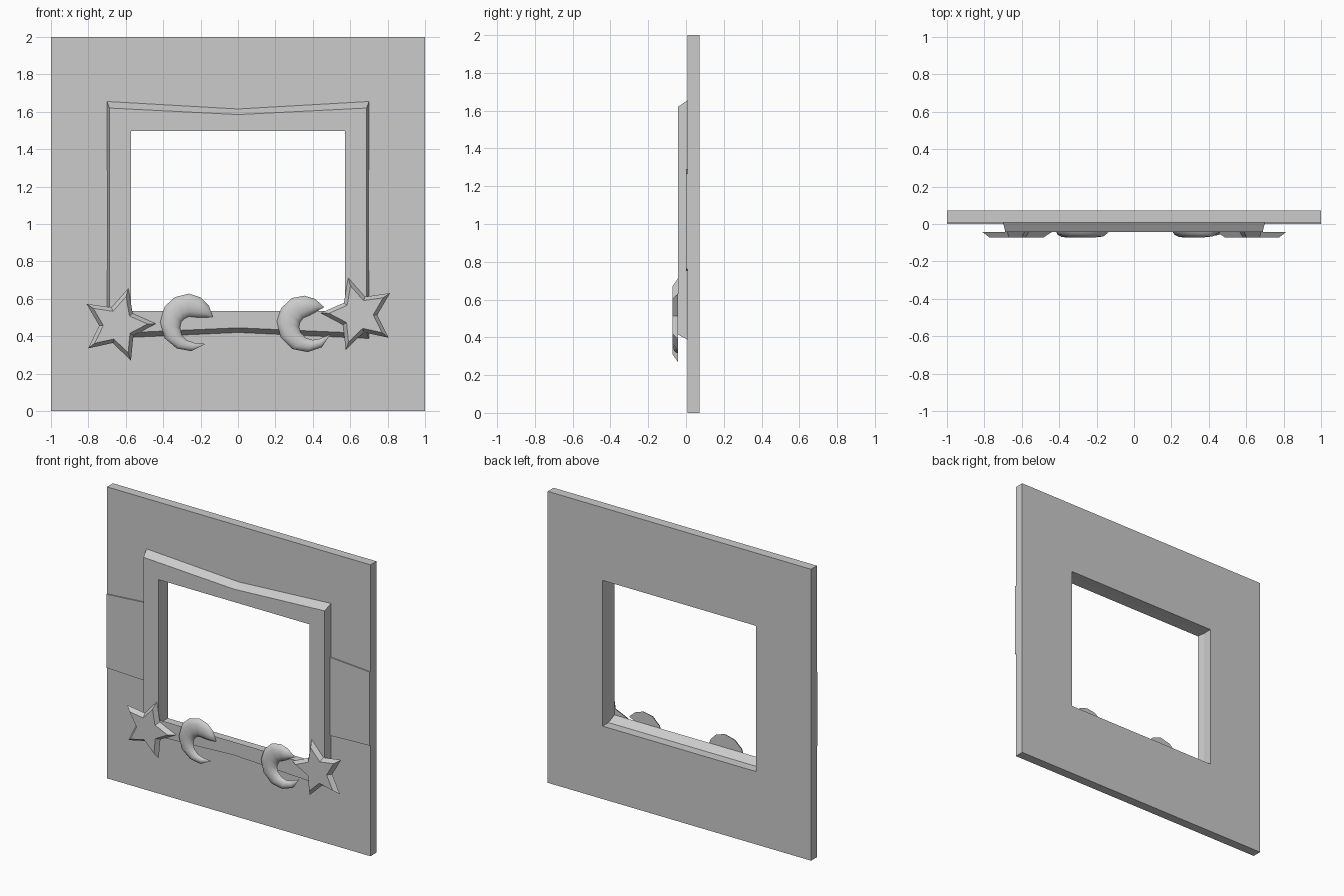
import bpy, math
from math import cos, sin, radians, pi

if "Cube" in bpy.data.objects:
    bpy.data.objects.remove(bpy.data.objects["Cube"])


def make(name, verts, faces, smooth=False):
    me = bpy.data.meshes.new(name)
    me.from_pydata(verts, [], faces)
    ob = bpy.data.objects.new(name, me)
    bpy.context.collection.objects.link(ob)
    bpy.ops.object.select_all(action='DESELECT')
    bpy.context.view_layer.objects.active = ob
    ob.select_set(True)
    bpy.ops.object.mode_set(mode='EDIT')
    bpy.ops.mesh.select_all(action='SELECT')
    bpy.ops.mesh.remove_doubles(threshold=0.0005)
    bpy.ops.mesh.normals_make_consistent(inside=False)
    bpy.ops.object.mode_set(mode='OBJECT')
    if smooth:
        bpy.ops.object.shade_smooth_by_angle(angle=radians(50))
    return ob


def loft(name, loops, wrap=False, smooth=False):
    """Bridge (x, z) outlines at given y; wrap joins last to first, else caps."""
    n, m = len(loops[0][1]), len(loops)
    verts = [(x, y, z) for y, pts in loops for x, z in pts]
    faces = []
    for i in range(m if wrap else m - 1):
        a, b = i * n, (i + 1) % m * n
        faces += [(a + k, a + (k + 1) % n, b + (k + 1) % n, b + k) for k in range(n)]
    if not wrap:
        faces += [tuple(range(n)), tuple(range((m - 1) * n, m * n))]
    return make(name, verts, faces, smooth)


def rect(w, z0, z1):
    return [(-w, z0), (w, z0), (w, z1), (-w, z1)]


def bent(w, z0, z0mid, z1, z1mid):
    return [(-w, z0), (0, z0mid), (w, z0), (w, z1), (0, z1mid), (-w, z1)]


WALL, FRONT, TIP = 0.008, -0.043, -0.072

# wall panel with window hole
outer, hole = rect(1, 0, 2), rect(0.583, 0.5, 1.5)
loft("wall_panel", [(0.072, outer), (WALL, outer), (WALL, hole), (0.072, hole)], wrap=True)

# pinched window frame with bevelled outer edge
loft("window_frame", [
    (WALL, bent(0.70, 0.388, 0.42, 1.655, 1.615)),
    (FRONT, bent(0.688, 0.415, 0.445, 1.62, 1.585)),
    (FRONT, bent(0.573, 0.536, 0.536, 1.497, 1.497)),
    (WALL, bent(0.583, 0.50, 0.50, 1.50, 1.50))], wrap=True)

# raised bands either side of the window
for s, side in ((-1, "left"), (1, "right")):
    q = [(s, 0.762), (s * 0.69, 0.75), (s * 0.69, 1.288), (s, 1.267)]
    loft("side_band_" + side, [(0.012, q), (0.0, q)])


# bevelled stars on the lower corners
def star(name, cx, cz, rot):
    def pts(f):
        return [(cx + f * r * cos(rot + k * pi / 5), cz + f * r * sin(rot + k * pi / 5))
                for k in range(10) for r in [0.1 if k % 2 else 0.203]]
    loft(name, [(FRONT, pts(1)), (TIP, pts(0.78))])


star("star_left", -0.642, 0.46, radians(2))
star("star_right", 0.645, 0.517, radians(178))

# crescents: outer and inner rims, in plan around the moon centre
RIM = [((.128, .027), (.128, .027)), ((.106, .09), (.09, .026)), ((.064, .132), (.04, .026)),
       ((0, .153), (.0, .03)), ((-.075, .134), (-.025, .018)), ((-.13, .084), (-.042, 0)),
       ((-.154, 0), (-.048, -.03)), ((-.13, -.086), (-.038, -.068)),
       ((-.066, -.14), (-.012, -.096)), ((.012, -.155), (.028, -.11)), ((.088, -.116), (.088, -.116))]


def moon(name, cx, cz, rot):
    segs, verts, faces = 6, [], []
    c, s = cos(rot), sin(rot)
    for o, i in RIM:
        width = math.dist(o, i)
        for k in range(segs + 1):
            a = pi * k / segs
            t = (1 - cos(a)) / 2
            x, z = o[0] + (i[0] - o[0]) * t, o[1] + (i[1] - o[1]) * t
            d = (TIP - FRONT) * min(1, width / 0.08) * sin(a)
            verts.append((cx + c * x - s * z, FRONT + d, cz + s * x + c * z))
    n = segs + 1
    for j in range(len(RIM) - 1):
        faces += [(j * n + k, j * n + (k + 1) % n, (j + 1) * n + (k + 1) % n, (j + 1) * n + k)
                  for k in range(n)]
    make(name, verts, faces, smooth=True)


moon("moon_left", -0.262, 0.475, 0)
moon("moon_right", 0.362, 0.47, radians(29))
